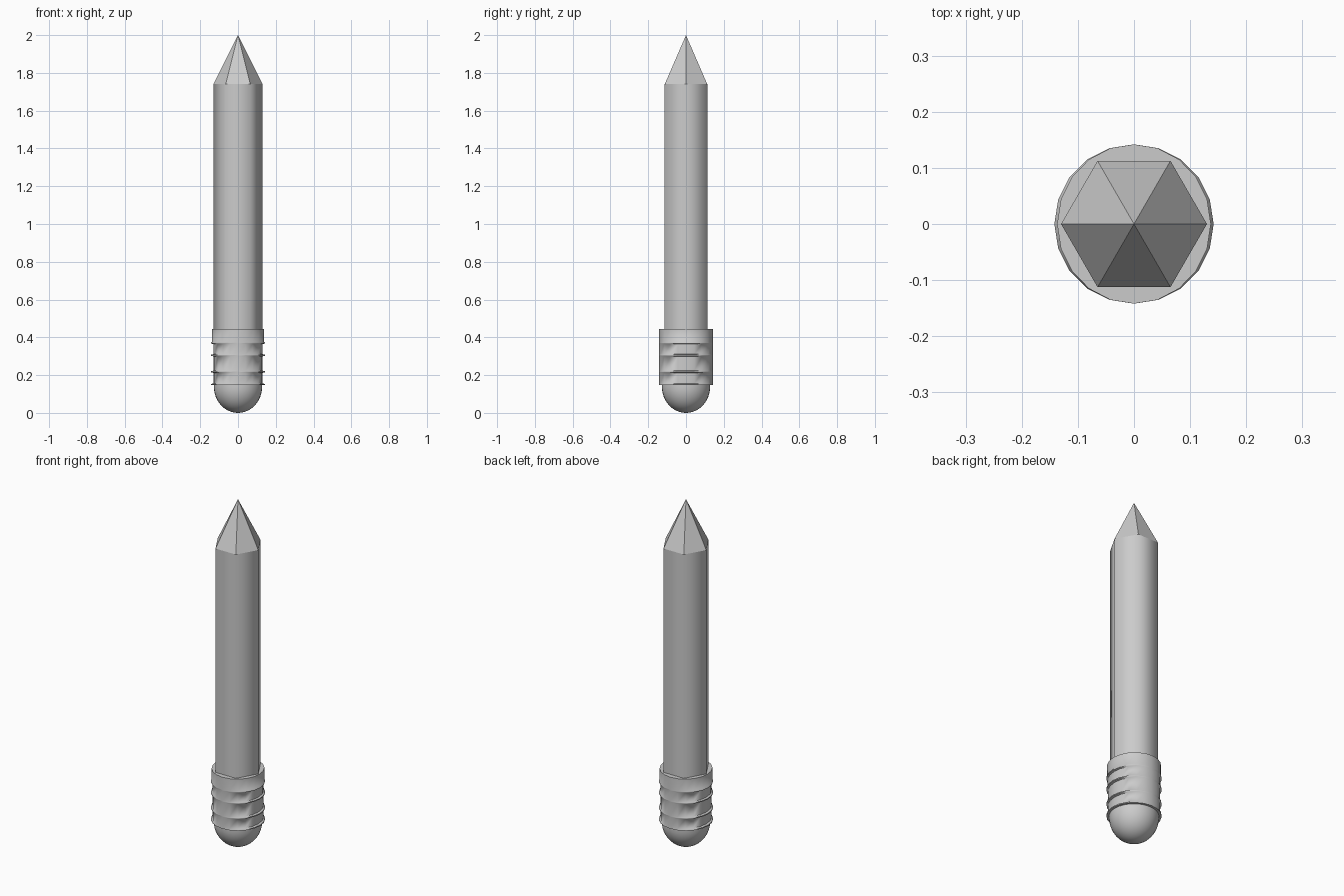
import bpy, bmesh, math

if "Cube" in bpy.data.objects:
    bpy.data.objects.remove(bpy.data.objects["Cube"])


def loft(name, rings, sides, smooth=lambda f: True):
    """Stack elliptical rings (z, rx, ry); a zero radius makes a point."""
    bm = bmesh.new()
    loops = []
    for z, rx, ry in rings:
        if rx == 0:
            loops.append([bm.verts.new((0, 0, z))] * sides)
        else:
            loops.append([bm.verts.new((rx * math.cos(a), ry * math.sin(a), z))
                          for a in (i * math.tau / sides for i in range(sides))])
    for lo, hi in zip(loops, loops[1:]):
        for i in range(sides):
            j = (i + 1) % sides
            quad = [lo[i], lo[j], hi[j], hi[i]]
            bm.faces.new(list(dict.fromkeys(quad)))
    # close open ends
    for end in (loops[0], loops[-1]):
        if end[0] is not end[1]:
            bm.faces.new(end)
    bmesh.ops.recalc_face_normals(bm, faces=bm.faces)
    for f in bm.faces:
        f.smooth = smooth(f)
    for e in bm.edges:
        if len(e.link_faces) == 2 and e.calc_face_angle() > math.radians(65):
            e.smooth = False
    me = bpy.data.meshes.new(name)
    bm.to_mesh(me)
    bm.free()
    ob = bpy.data.objects.new(name, me)
    bpy.context.collection.objects.link(ob)
    return ob


# Hexagonal shaft with sharpened point
loft("pencil_shaft", [(0.40, 0.13, 0.13), (1.74, 0.13, 0.13), (2.0, 0, 0)], 6,
     lambda f: abs(f.normal.z) < 0.1)

# Ferrule with slightly pinched bands between thin round ridges
R = 0.142
rings = []
bands = [0.15, 0.218, 0.305, 0.37]
pinch = [0.130, 0.130, 0.131, 0.137]
for n, (z, rx) in enumerate(zip(bands, pinch)):
    below = pinch[max(n - 1, 0)]
    if n:
        rings.append((z - 0.006, below, R))
    rings += [(z - 0.003, R, R), (z + 0.003, R, R), (z + 0.006, rx, R)]
rings.append((0.445, 0.137, R))
loft("ferrule", rings, 20)

# Rounded eraser
eraser = [(0, 0, 0)]
for k in range(1, 13):
    a = k * math.pi / 24
    r = 0.128 * math.sin(a)
    eraser.append((0.14 * (1 - math.cos(a)), r, r))
eraser.append((0.20, 0.128, 0.128))
loft("eraser", eraser, 32)
